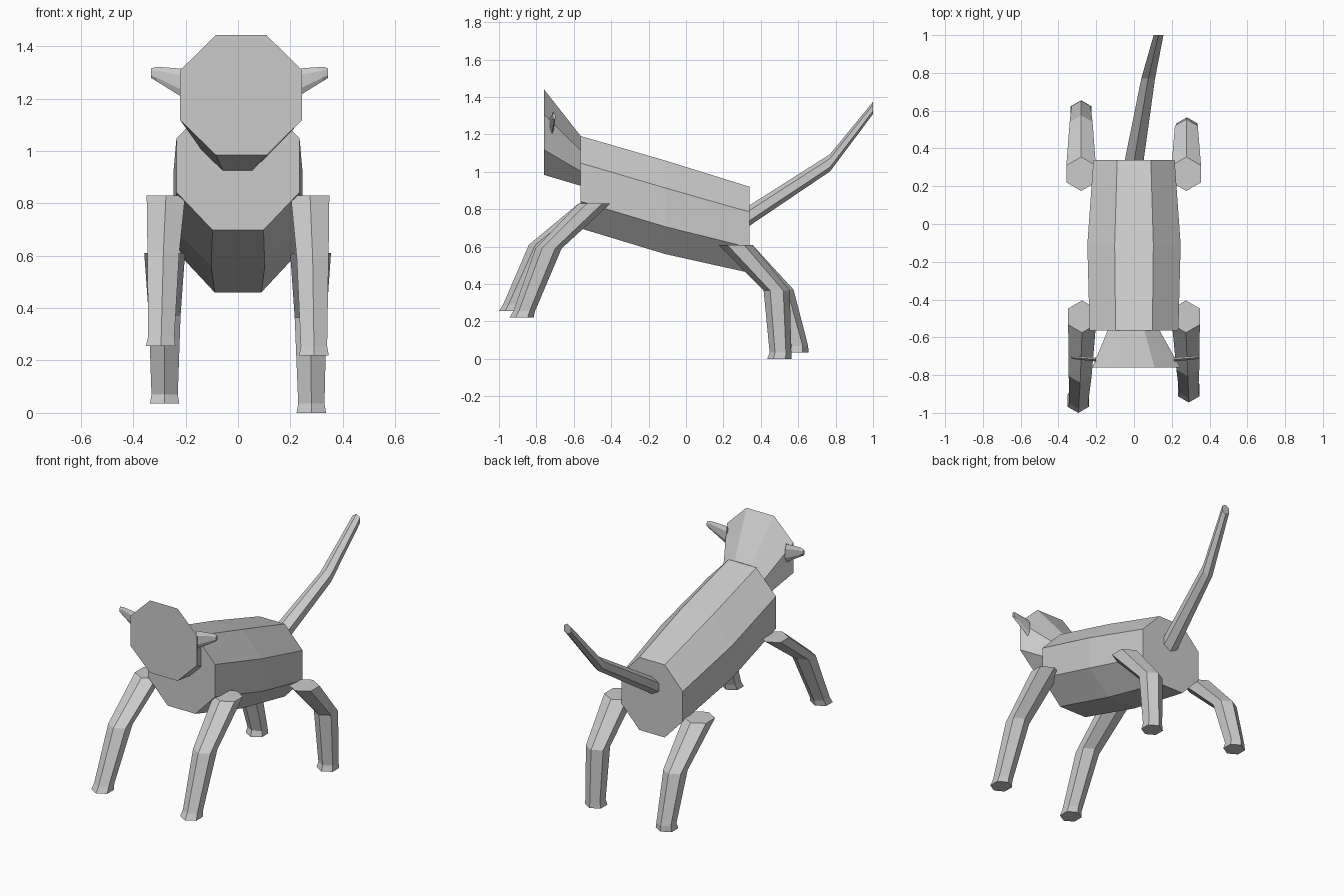
import bpy
import bmesh
from math import cos, sin, pi
from mathutils import Vector

cube = bpy.data.objects.get("Cube")
if cube:
    bpy.data.objects.remove(cube, do_unlink=True)

grey = bpy.data.materials.new("plain grey")
grey.use_nodes = True
colour = (0.6, 0.6, 0.6, 1)
grey.diffuse_color = colour
grey.node_tree.nodes["Principled BSDF"].inputs["Base Color"].default_value = colour

X, Y, Z = Vector((1, 0, 0)), Vector((0, 1, 0)), Vector((0, 0, 1))


def loft(name, rings, sides, u, v, turn):
    """Closed faceted skin over rings given as (centre, u radius, v radius)."""
    bm = bmesh.new()
    loops = []
    for centre, ru, rv in rings:
        angles = [turn + 2 * pi * k / sides for k in range(sides)]
        loops.append([bm.verts.new(Vector(centre) + u * ru * cos(a) + v * rv * sin(a))
                      for a in angles])
    for a, b in zip(loops, loops[1:]):
        for k in range(sides):
            n = (k + 1) % sides
            bm.faces.new((a[k], a[n], b[n], b[k]))
    bm.faces.new(loops[0])
    bm.faces.new(loops[-1])
    bmesh.ops.recalc_face_normals(bm, faces=bm.faces)
    mesh = bpy.data.meshes.new(name)
    bm.to_mesh(mesh)
    bm.free()
    mesh.materials.append(grey)
    obj = bpy.data.objects.new(name, mesh)
    bpy.context.collection.objects.link(obj)
    return obj


def octagon_loft(name, rings):
    """Eight-sided loft along y; radii are measured to the flat sides."""
    k = 1 / cos(pi / 8)
    return loft(name, [(c, a * k, b * k) for c, a, b in rings], 8, X, Z, pi / 8)


# Torso and head
octagon_loft("body", [((0, -0.565, 0.945), 0.235, 0.247),
                      ((0, -0.11, 0.81), 0.247, 0.25),
                      ((0, 0.34, 0.69), 0.215, 0.23)])
octagon_loft("head", [((0.012, -0.76, 1.213), 0.233, 0.229),
                      ((-0.002, -0.565, 1.06), 0.138, 0.134)])


# Legs: level hexagons at hip, knee, ankle and foot, as (x, y, z)
def leg(name, hip, knee, ankle, foot, hip_r):
    radii = (hip_r, 0.07, 0.058, 0.065)
    rings = [(c, r, r) for c, r in zip((hip, knee, ankle, foot), radii)]
    loft(name, rings, 6, X, Y, pi / 2)


leg("front_left_leg", (0.275, -0.49, 0.83), (0.285, -0.735, 0.59),
    (0.29, -0.865, 0.255), (0.29, -0.88, 0.22), 0.085)
leg("front_right_leg", (-0.275, -0.49, 0.83), (-0.285, -0.77, 0.61),
    (-0.293, -0.92, 0.29), (-0.295, -0.935, 0.255), 0.085)
leg("back_left_leg", (0.277, 0.265, 0.61), (0.277, 0.485, 0.365),
    (0.28, 0.505, 0.035), (0.28, 0.5, 0), 0.09)
leg("back_right_leg", (-0.28, 0.265, 0.61), (-0.28, 0.505, 0.37),
    (-0.28, 0.595, 0.07), (-0.28, 0.59, 0.035), 0.09)

# Tail rising to the rear
loft("tail", [((0, 0.33, 0.76), 0.058, 0.055),
              ((0.075, 0.77, 1.048), 0.042, 0.046),
              ((0.13, 1, 1.342), 0.03, 0.033)], 6, X, Z, pi / 2)

# Thin tapering ears
for name, side, shift in (("left_ear", 1, 0.012), ("right_ear", -1, 0)):
    loft(name, [((side * 0.2 + shift, -0.717, 1.255), 0.012, 0.058),
                ((side * 0.31 + shift, -0.708, 1.293), 0.01, 0.028),
                ((side * 0.332 + shift, -0.705, 1.297), 0.008, 0.018)],
         6, Y, Z, pi / 2)
